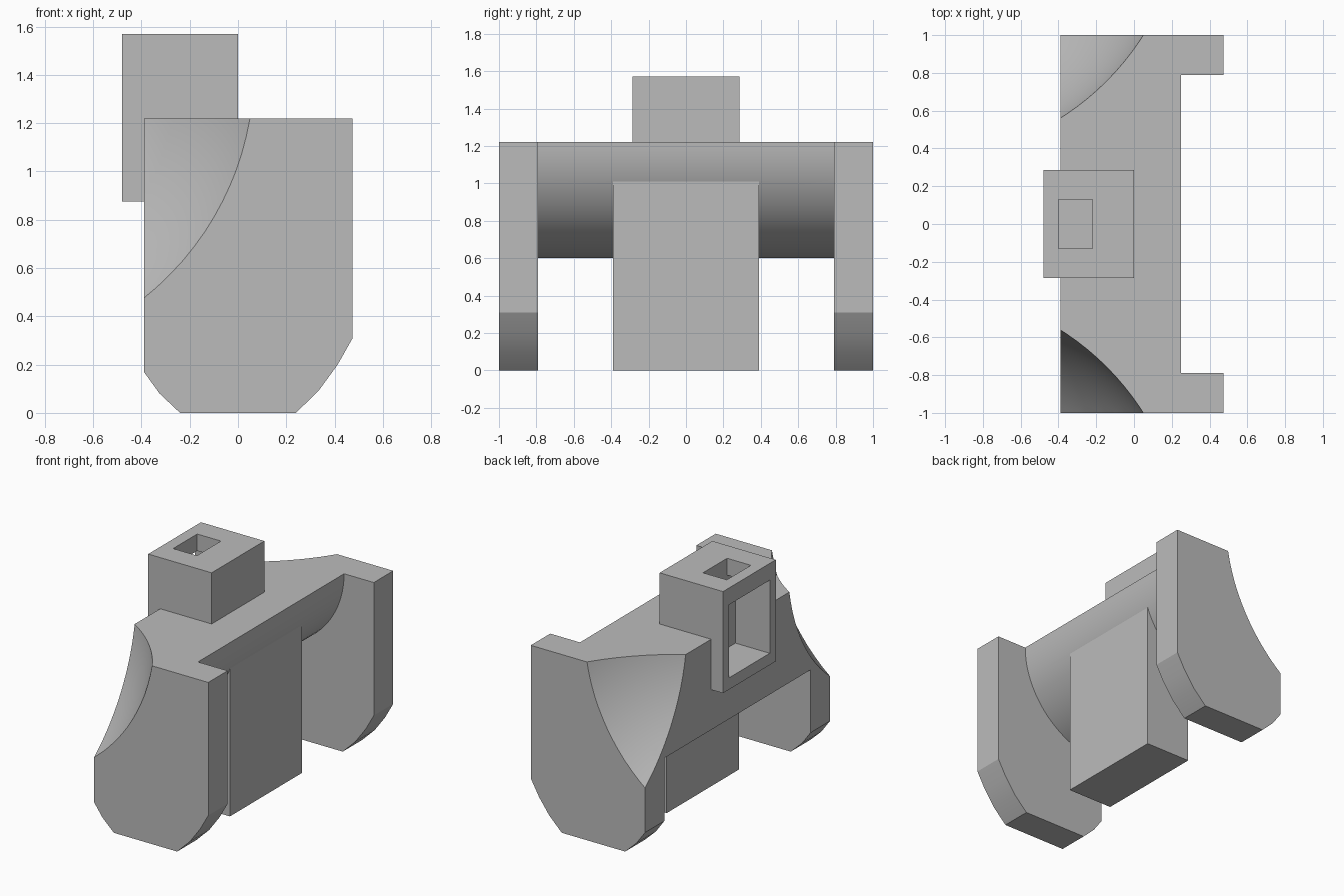
import bpy, bmesh, math
from mathutils import Vector

cube = bpy.data.objects.get("Cube")
if cube:
    bpy.data.objects.remove(cube, do_unlink=True)

grey = bpy.data.materials.new("plain_grey")
grey.use_nodes = True
COLOR = (0.5, 0.5, 0.5, 1)
grey.diffuse_color = COLOR
grey.node_tree.nodes["Principled BSDF"].inputs["Base Color"].default_value = COLOR


def make(name, bm):
    bmesh.ops.recalc_face_normals(bm, faces=bm.faces)
    mesh = bpy.data.meshes.new(name)
    bm.to_mesh(mesh)
    bm.free()
    mesh.materials.append(grey)
    obj = bpy.data.objects.new(name, mesh)
    bpy.context.collection.objects.link(obj)
    return obj


def prism(name, profile, y0, y1):
    """Extrude an (x, z) outline along y."""
    bm = bmesh.new()
    face = bm.faces.new([bm.verts.new((x, y0, z)) for x, z in profile])
    new = bmesh.ops.extrude_face_region(bm, geom=[face])["geom"]
    verts = [v for v in new if isinstance(v, bmesh.types.BMVert)]
    bmesh.ops.translate(bm, verts=verts, vec=(0, y1 - y0, 0))
    return make(name, bm)


def box(name, x0, x1, half_y, z0, z1):
    return prism(name, [(x0, z0), (x1, z0), (x1, z1), (x0, z1)], -half_y, half_y)


def ball(name, centre, radius):
    bm = bmesh.new()
    bmesh.ops.create_uvsphere(bm, u_segments=128, v_segments=64, radius=radius)
    bmesh.ops.translate(bm, verts=bm.verts, vec=Vector(centre))
    return make(name, bm)


def combine(target, other, operation):
    """Apply a boolean and discard the helper."""
    other.hide_render = True
    mod = target.modifiers.new(operation.lower(), "BOOLEAN")
    mod.operation, mod.solver, mod.object = operation, "EXACT", other
    bpy.context.view_layer.objects.active = target
    bpy.ops.object.modifier_apply(modifier=mod.name)
    bpy.data.objects.remove(other, do_unlink=True)


TOP, BACK, EDGE = 1.22, -0.39, 0.475

# Cross beam with a rounded underside
arc = [math.radians(90 * i / 24) for i in range(25)]
beam = [(BACK, TOP)] + [(BACK + 0.64 * math.cos(a), TOP - 0.62 * math.sin(a)) for a in arc]
body = prism("body", beam, -0.9, 0.9)

# End plates with rounded lower corners, and the central block
plate = [(BACK, TOP), (BACK, 0.17), (-0.325, 0.08), (-0.24, 0), (0.24, 0),
         (0.335, 0.093), (0.413, 0.2), (EDGE, 0.31), (EDGE, TOP)]
for side, y0, y1 in (("right", -1, -0.79), ("left", 0.79, 1)):
    combine(body, prism("end_plate_" + side, plate, y0, y1), "UNION")
combine(body, box("central_block", -0.127, 0.212, 0.39, 0, 1.1), "UNION")

# Spherical scoops out of the two upper corners
for side in (-1, 1):
    scoop = ball("scoop_cutter", (BACK - 0.757, side * 1.757, TOP + 0.205), 1.431)
    combine(body, scoop, "DIFFERENCE")

# Hollow tower with a side window and a top opening
combine(body, box("tower", -0.48, 0, 0.285, 0.875, 1.57), "UNION")
combine(body, box("window_cutter", -0.6, -0.22, 0.22, 0.955, 1.455), "DIFFERENCE")
combine(body, box("opening_cutter", -0.4, -0.22, 0.13, 1.3, 1.7), "DIFFERENCE")

# Smooth curves, sharp corners
bpy.ops.object.select_all(action="DESELECT")
body.select_set(True)
bpy.context.view_layer.objects.active = body
bpy.ops.object.shade_smooth_by_angle(angle=math.radians(20))
